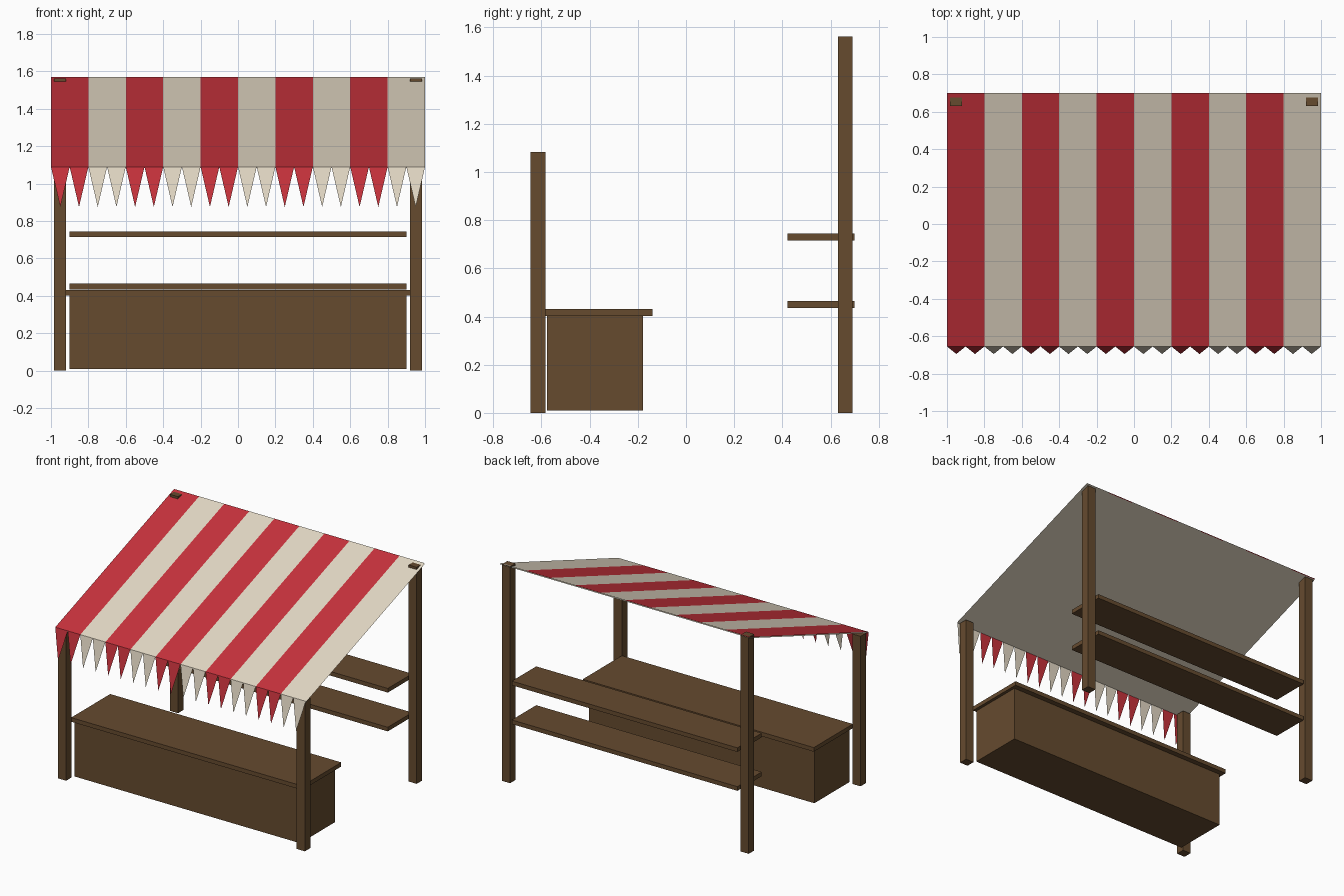
import bpy

if "Cube" in bpy.data.objects:
    bpy.data.objects.remove(bpy.data.objects["Cube"])

def mat(name, col):
    m = bpy.data.materials.new(name)
    m.diffuse_color = (*col, 1)
    m.use_nodes = True
    m.node_tree.nodes["Principled BSDF"].inputs["Base Color"].default_value = m.diffuse_color
    return m

WOOD = mat("brown_wood", (0.133, 0.07, 0.028))
RED = mat("red_cloth", (0.578, 0.032, 0.045))
CREAM = mat("cream_cloth", (0.775, 0.694, 0.558))

def mesh(name, verts, faces, mats, idx=None):
    me = bpy.data.meshes.new(name)
    me.from_pydata(verts, [], faces)
    for m in mats:
        me.materials.append(m)
    if idx:
        for p, i in zip(me.polygons, idx):
            p.material_index = i
    ob = bpy.data.objects.new(name, me)
    bpy.context.collection.objects.link(ob)
    return ob

def box(name, x0, x1, y0, y1, z0, z1):
    v = [(x, y, z) for x in (x0, x1) for y in (y0, y1) for z in (z0, z1)]
    f = [(0, 1, 3, 2), (4, 6, 7, 5), (0, 4, 5, 1), (2, 3, 7, 6), (0, 2, 6, 4), (1, 5, 7, 3)]
    return mesh(name, v, f, [WOOD])

# Posts: short pair in front, tall pair behind
for side, a, b in (("left", -0.985, -0.92), ("right", 0.92, 0.985)):
    box("front_post_" + side, a, b, -0.645, -0.583, 0, 1.082)
    box("back_post_" + side, a, b, 0.63, 0.692, 0, 1.562)

# Counter and its overhanging top
box("counter_body", -0.9, 0.9, -0.577, -0.178, 0.01, 0.402)
box("counter_top", -0.922, 0.922, -0.585, -0.14, 0.402, 0.432)

# Back shelves
for name, z in (("lower_shelf", 0.435), ("upper_shelf", 0.715)):
    box(name, -0.9, 0.9, 0.422, 0.70, z, z + 0.03)

# Striped canopy sheet with a plain cream lining just beneath
YF, ZF, YB, ZB = -0.655, 1.09, 0.70, 1.57
N = 10
v, f = [], []
for i in range(N + 1):
    x = -1 + 2 * i / N
    v += [(x, YF, ZF), (x, YB, ZB)]
for i in range(N):
    f.append((2 * i, 2 * i + 2, 2 * i + 3, 2 * i + 1))
mesh("canopy", v, f, [RED, CREAM], [i % 2 for i in range(N)])
g = 0.007
mesh("canopy_lining", [(-1, YF, ZF - g), (1, YF, ZF - g), (1, YB, ZB - g), (-1, YB, ZB - g)],
     [(3, 2, 1, 0)], [CREAM])

# Pennant fringe: two triangles per stripe, leaning slightly forward
v, f = [], []
for i in range(2 * N):
    x = -1 + i / N
    v += [(x, YF, ZF), (x + 0.5 / N, -0.695, 0.875), (x + 1 / N, YF, ZF)]
    f.append((3 * i, 3 * i + 1, 3 * i + 2))
mesh("pennant_fringe", v, f, [RED, CREAM], [(i // 2) % 2 for i in range(2 * N)])
